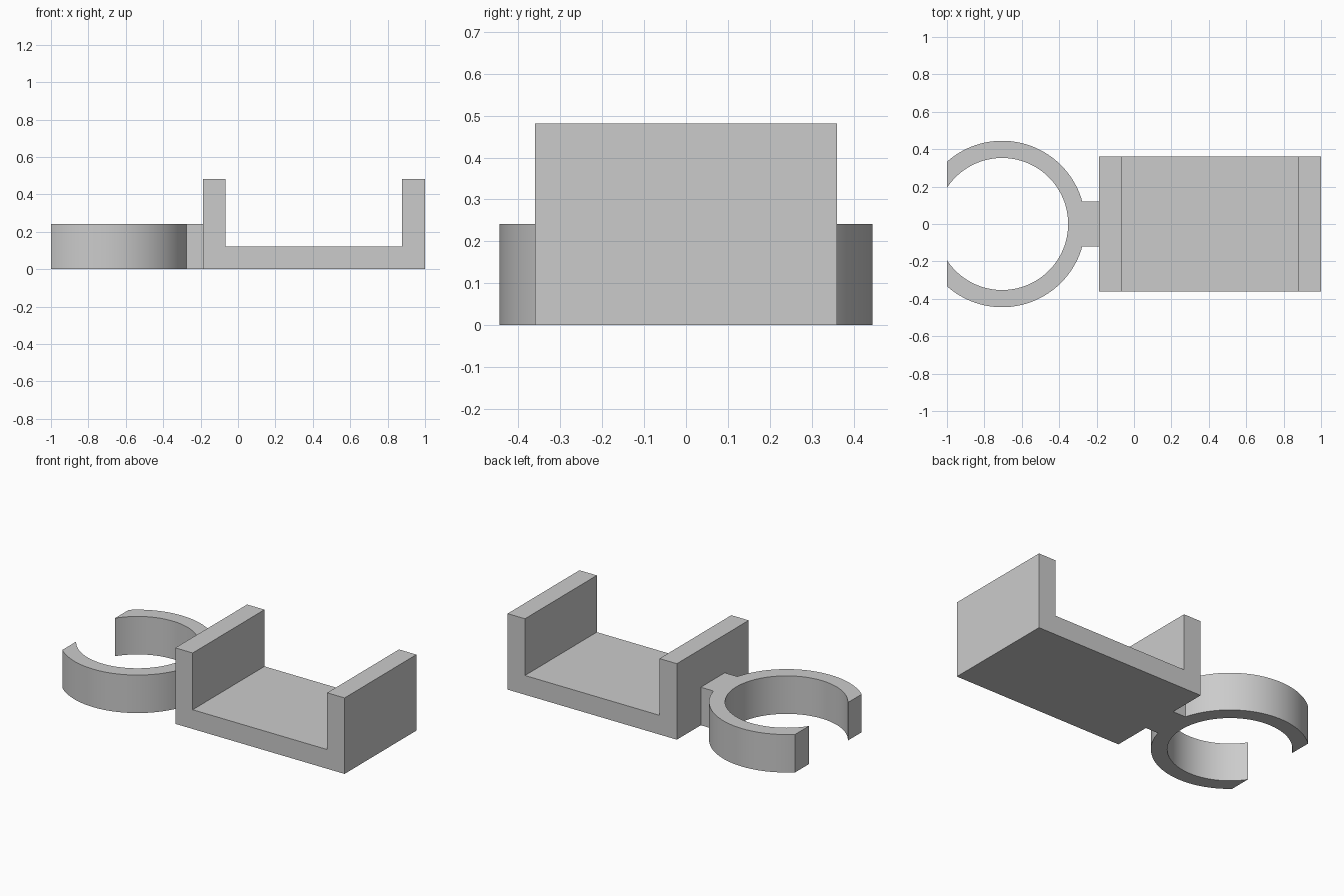
import bpy, bmesh
from math import acos, asin, cos, sin, pi
from mathutils import Vector

if "Cube" in bpy.data.objects:
    bpy.data.objects.remove(bpy.data.objects["Cube"])

grey = bpy.data.materials.new("plain grey")
grey.use_nodes = True
colour = (0.6, 0.6, 0.6, 1)
grey.diffuse_color = colour
grey.node_tree.nodes["Principled BSDF"].inputs["Base Color"].default_value = colour


def extrude_profile(name, points, direction):
    """Solid part from a closed outline pushed along a direction."""
    bm = bmesh.new()
    face = bm.faces.new([bm.verts.new(p) for p in points])
    result = bmesh.ops.extrude_face_region(bm, geom=[face], use_keep_orig=True)
    moved = [v for v in result["geom"] if isinstance(v, bmesh.types.BMVert)]
    bmesh.ops.translate(bm, verts=moved, vec=Vector(direction))
    bmesh.ops.recalc_face_normals(bm, faces=bm.faces)
    mesh = bpy.data.meshes.new(name)
    bm.to_mesh(mesh)
    bm.free()
    mesh.materials.append(grey)
    obj = bpy.data.objects.new(name, mesh)
    bpy.context.collection.objects.link(obj)
    return obj


def arc(radius, start, end, steps):
    angles = [start + (end - start) * i / steps for i in range(steps + 1)]
    return [(CENTRE + radius * cos(a), radius * sin(a), 0) for a in angles]


# U-shaped holder
LEFT, RIGHT, WALL, HEIGHT, HALF_DEPTH = -0.188, 1.0, 0.122, 0.482, 0.36
outline = [(LEFT, 0), (RIGHT, 0), (RIGHT, HEIGHT), (RIGHT - WALL, HEIGHT),
           (RIGHT - WALL, WALL), (LEFT + WALL, WALL),
           (LEFT + WALL, HEIGHT), (LEFT, HEIGHT)]
extrude_profile("holder", [(x, -HALF_DEPTH, z) for x, z in outline],
                (0, 2 * HALF_DEPTH, 0))

# Open ring clip, cut flat at its mouth, with a short neck to the holder
CENTRE, OUTER, INNER, MOUTH, NECK = -0.705, 0.445, 0.353, 0.295, 0.12
outer_end = pi - acos(MOUTH / OUTER)
inner_end = pi - acos(MOUTH / INNER)
neck_angle = asin(NECK / OUTER)
clip_outline = (arc(OUTER, -outer_end, -neck_angle, 40)
                + [(LEFT, -NECK, 0), (LEFT, NECK, 0)]
                + arc(OUTER, neck_angle, outer_end, 40)
                + arc(INNER, inner_end, -inner_end, 80))
clip = extrude_profile("ring_clip", clip_outline, (0, 0, 0.241))

# Smooth the curved walls, keep the corners crisp
bpy.ops.object.select_all(action="DESELECT")
clip.select_set(True)
bpy.context.view_layer.objects.active = clip
bpy.ops.object.shade_smooth_by_angle(angle=pi / 6)
